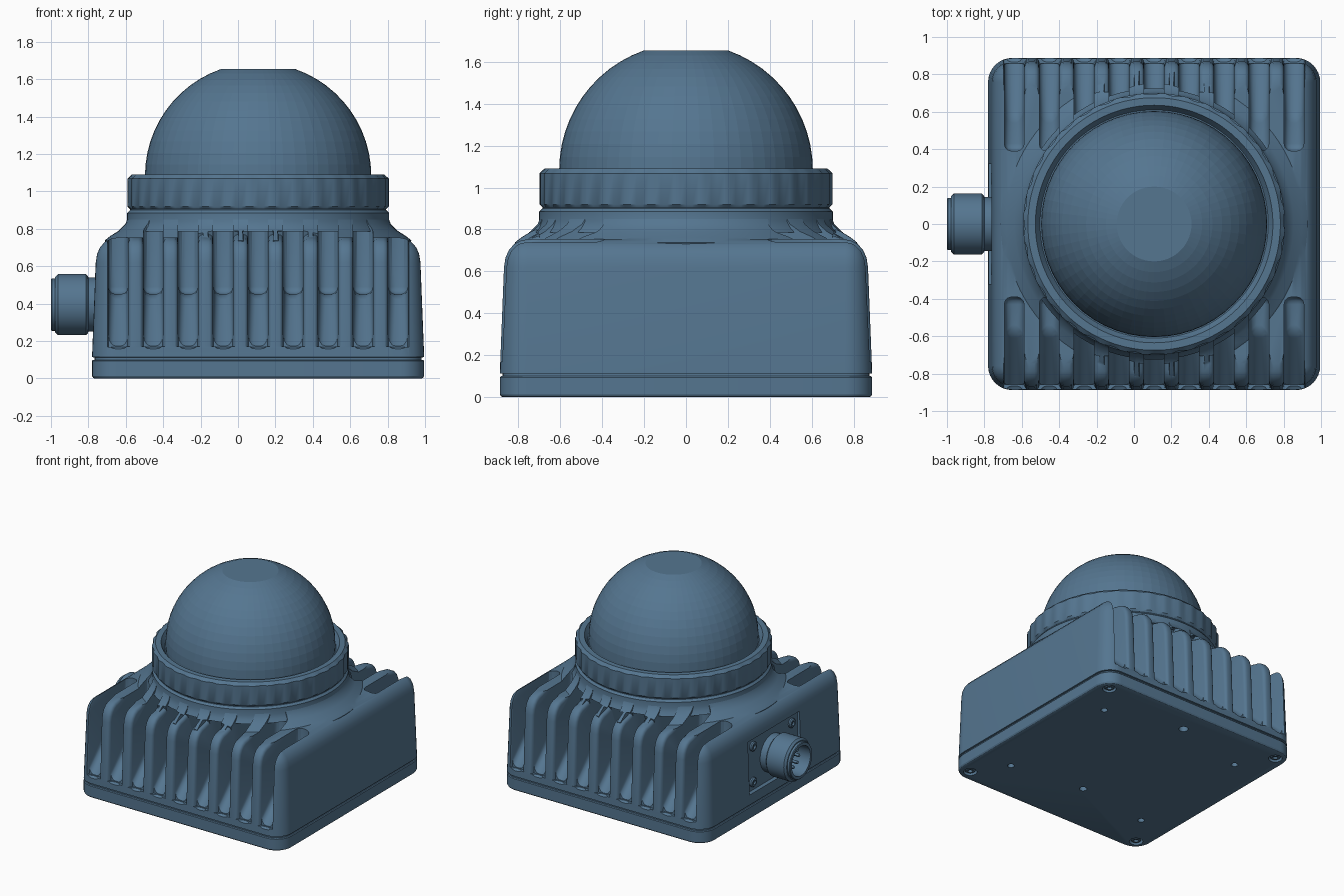
import bpy, bmesh, math
from mathutils import Vector

if "Cube" in bpy.data.objects:
    bpy.data.objects.remove(bpy.data.objects["Cube"], do_unlink=True)

CX = 0.1075          # housing centre line
HALF = 0.888         # housing half width
PITCH = 0.187        # spacing of cooling slots
W = 0.053            # slot half width
TURN = (0, -math.pi / 2, 0)   # points a turned part towards -x

blue = bpy.data.materials.new("steel_blue")
blue.use_nodes = True
blue.diffuse_color = (0.09, 0.18, 0.28, 1)
blue.node_tree.nodes["Principled BSDF"].inputs["Base Color"].default_value = blue.diffuse_color


def finish(name, bm, loc=(CX, 0, 0), rot=(0, 0, 0)):
    bmesh.ops.remove_doubles(bm, verts=bm.verts, dist=1e-5)
    bmesh.ops.recalc_face_normals(bm, faces=bm.faces)
    mesh = bpy.data.meshes.new(name)
    bm.to_mesh(mesh)
    bm.free()
    mesh.materials.append(blue)
    ob = bpy.data.objects.new(name, mesh)
    ob.location, ob.rotation_euler = loc, rot
    bpy.context.collection.objects.link(ob)
    return ob


def skin(bm, rings, wrap=False, caps=False):
    """Join loops of points with quads."""
    rows = [[bm.verts.new(p) for p in ring] for ring in rings]
    n = len(rows[0])
    for i in range(len(rows) - (0 if wrap else 1)):
        a, b = rows[i], rows[(i + 1) % len(rows)]
        for k in range(n):
            m = (k + 1) % n
            bm.faces.new((a[k], a[m], b[m], b[k]))
    if caps:
        bm.faces.new(rows[0])
        bm.faces.new(rows[-1])


def lathe(name, profile, n=96, wrap=False, groove=0, **place):
    """Turn (radius, height) points; groove cuts notches into the widest part."""
    widest = max(r for r, z in profile)
    rings = []
    for r, z in profile:
        ring = []
        for k in range(n):
            a = 2 * math.pi * k / n
            q = r - groove if r == widest and k % 4 < 2 else r
            ring.append((q * math.cos(a), q * math.sin(a), z))
        rings.append(ring)
    bm = bmesh.new()
    skin(bm, rings, wrap)
    return finish(name, bm, **place)


def rounded_block(name, levels, radius=0.13, steps=8):
    """Loft of rounded squares from (height, inset) levels."""
    rings = []
    for z, inset in levels:
        r = max(radius - inset, 0.015)
        c = HALF - inset - r
        ring = []
        for q, (sx, sy) in enumerate(((1, 1), (-1, 1), (-1, -1), (1, -1))):
            for k in range(steps + 1):
                a = math.pi / 2 * (q + k / steps)
                ring.append((sx * c + r * math.cos(a), sy * c + r * math.sin(a), z))
        rings.append(ring)
    bm = bmesh.new()
    skin(bm, rings, caps=True)
    return finish(name, bm)


def combine(target, tool, operation):
    mod = target.modifiers.new("join", "BOOLEAN")
    mod.operation, mod.solver, mod.object = operation, "EXACT", tool
    tool.hide_render = True
    bpy.context.view_layer.objects.active = target
    bpy.ops.object.modifier_apply(modifier=mod.name)
    bpy.data.objects.remove(tool, do_unlink=True)


# Housing block with its conical shoulder
levels = [(0.095, 0.014), (0.113, 0.014), (0.114, 0), (0.62, 0.02), (0.665, 0.027),
          (0.70, 0.042), (0.73, 0.068), (0.747, 0.1), (0.755, 0.14)]
housing = rounded_block("housing", levels)
shoulder = lathe("shoulder", [(0, 0.65), (0.78, 0.65), (0.82, 0.738), (0.79, 0.762),
                              (0.745, 0.79), (0.71, 0.825), (0.70, 0.85), (0, 0.85)])
combine(housing, shoulder, "UNION")

# Cooling slots, front and back
slot_side = [(0.39, 0.45), (0.58, 0.45), (0.88, 0.15), (1.05, 0.15), (1.05, 1), (0.39, 1)]
lip_path = [(HALF, 0.17)] + [(HALF - i, z) for z, i in levels[3:]] + [(0.70, 0.77)]
lip_section = [(-0.03, W - 0.002), (-0.012, W + 0.005), (-0.004, W + 0.013),
               (0, W + 0.026), (0.03, W + 0.03)]
slots, lips = bmesh.new(), bmesh.new()
for i in range(9):
    x = (i - 4) * PITCH
    for s in (1, -1):
        part = bmesh.new()
        skin(part, [[(x + e * W, s * y, z) for y, z in slot_side] for e in (-1, 1)], caps=True)
        bmesh.ops.recalc_face_normals(part, faces=part.faces)
        bmesh.ops.bevel(part, geom=part.edges[:], offset=0.04, segments=3,
                        profile=0.5, affect="EDGES", clamp_overlap=True)
        temp = bpy.data.meshes.new("slot_temp")
        part.to_mesh(temp)
        part.free()
        slots.from_mesh(temp)
        bpy.data.meshes.remove(temp)
        # Flared lip that rounds the rib edges
        rings = []
        for k, p in enumerate(lip_path):
            a, b = lip_path[max(k - 1, 0)], lip_path[min(k + 1, len(lip_path) - 1)]
            n = Vector((b[1] - a[1], a[0] - b[0])).normalized()
            half = [(o, w) for o, w in lip_section]
            outline = half + [(o, -w) for o, w in reversed(half)]
            rings.append([(x + w, s * (p[0] + n.x * o), p[1] + n.y * o) for o, w in outline])
        skin(lips, rings, caps=True)
combine(housing, finish("slot_cutter", slots), "DIFFERENCE")
combine(housing, finish("lip_cutter", lips), "DIFFERENCE")

# Recess for the connector
recess = bmesh.new()
skin(recess, [[(x, y, z) for y, z in ((-0.32, 0.19), (0.32, 0.19), (0.32, 0.6), (-0.32, 0.6))]
              for x in (-0.95, -0.745)], caps=True)
combine(housing, finish("recess_cutter", recess, loc=(0, 0, 0)), "DIFFERENCE")

# Base plate with screw recesses and mounting holes underneath
base = rounded_block("base_plate", [(0, 0.014), (0.004, 0.006), (0.014, 0), (0.094, 0), (0.1, 0.005)])
corners = [(sx, sy) for sx in (-1, 1) for sy in (-1, 1)]
holes = [(0.79 * sx, 0.79 * sy, 0.05) for sx, sy in corners]
holes += [(0.62 * sx, 0.53 * sy, 0.025) for sx, sy in corners]
holes += [(0, 0.69, 0.035), (0, -0.45, 0.028)]
drill = bmesh.new()
for x, y, r in holes:
    skin(drill, [[(x + r * math.cos(k * math.pi / 12), y + r * math.sin(k * math.pi / 12), z)
                  for k in range(24)] for z in (-0.05, 0.05)], caps=True)
combine(base, finish("drill", drill), "DIFFERENCE")

smooth = [housing, base]
for sx, sy in corners:
    smooth.append(lathe("base_screw", [(0, 0.06), (0.038, 0.06), (0.038, 0.012), (0.03, 0.006),
                                       (0.018, 0.006), (0.018, 0.025), (0, 0.025)], 24,
                        loc=(CX + 0.79 * sx, 0.79 * sy, 0)))

# Neck, notched clamping ring and dome
smooth.append(lathe("neck", [(0, 0.785), (0.725, 0.785), (0.71, 0.81), (0.70, 0.84), (0.70, 0.885),
                             (0.685, 0.9), (0.68, 0.93), (0, 0.93)]))
smooth.append(lathe("clamping_ring", [(0.60, 0.905), (0.685, 0.905), (0.70, 0.92), (0.70, 1.068),
                                      (0.675, 1.09), (0.635, 1.09), (0.61, 1.05), (0.60, 1.05)],
                    144, wrap=True, groove=0.008))
R, top = 0.605, math.acos(0.2 / 0.605)
arc = [(R * math.cos(top * k / 12), 1.083 + R * math.sin(top * k / 12)) for k in range(13)]
lathe("dome", [(0, 0.93), (R, 0.93)] + arc + [(0, arc[-1][1])], 56)

# Round connector with pins and flange screws
port = (-0.745, 0, 0.395)
smooth.append(lathe("connector", [(0, 0), (0.145, 0), (0.145, 0.055), (0.152, 0.057), (0.163, 0.068),
                                  (0.163, 0.218), (0.148, 0.233), (0.14, 0.233), (0.14, 0.25),
                                  (0.136, 0.255), (0.115, 0.255), (0.112, 0.1), (0, 0.1)],
                    48, loc=port, rot=TURN))
for k in range(8):
    a = 2 * math.pi * k / 8
    smooth.append(lathe("pin", [(0, 0.09), (0.012, 0.09), (0.012, 0.19), (0, 0.2)], 12, rot=TURN,
                        loc=(port[0], 0.068 * math.cos(a), port[2] + 0.068 * math.sin(a))))
for sy, sz in corners:
    smooth.append(lathe("flange_screw", [(0, -0.01), (0.036, -0.01), (0.036, 0.012), (0.028, 0.02),
                                         (0.016, 0.02), (0.016, 0.006), (0, 0.006)], 24, rot=TURN,
                        loc=(port[0], 0.24 * sy, port[2] + 0.14 * sz)))

# Smooth shading with sharp edges kept
bpy.ops.object.select_all(action="DESELECT")
for ob in smooth:
    ob.select_set(True)
bpy.context.view_layer.objects.active = housing
bpy.ops.object.shade_smooth_by_angle(angle=math.radians(30))
